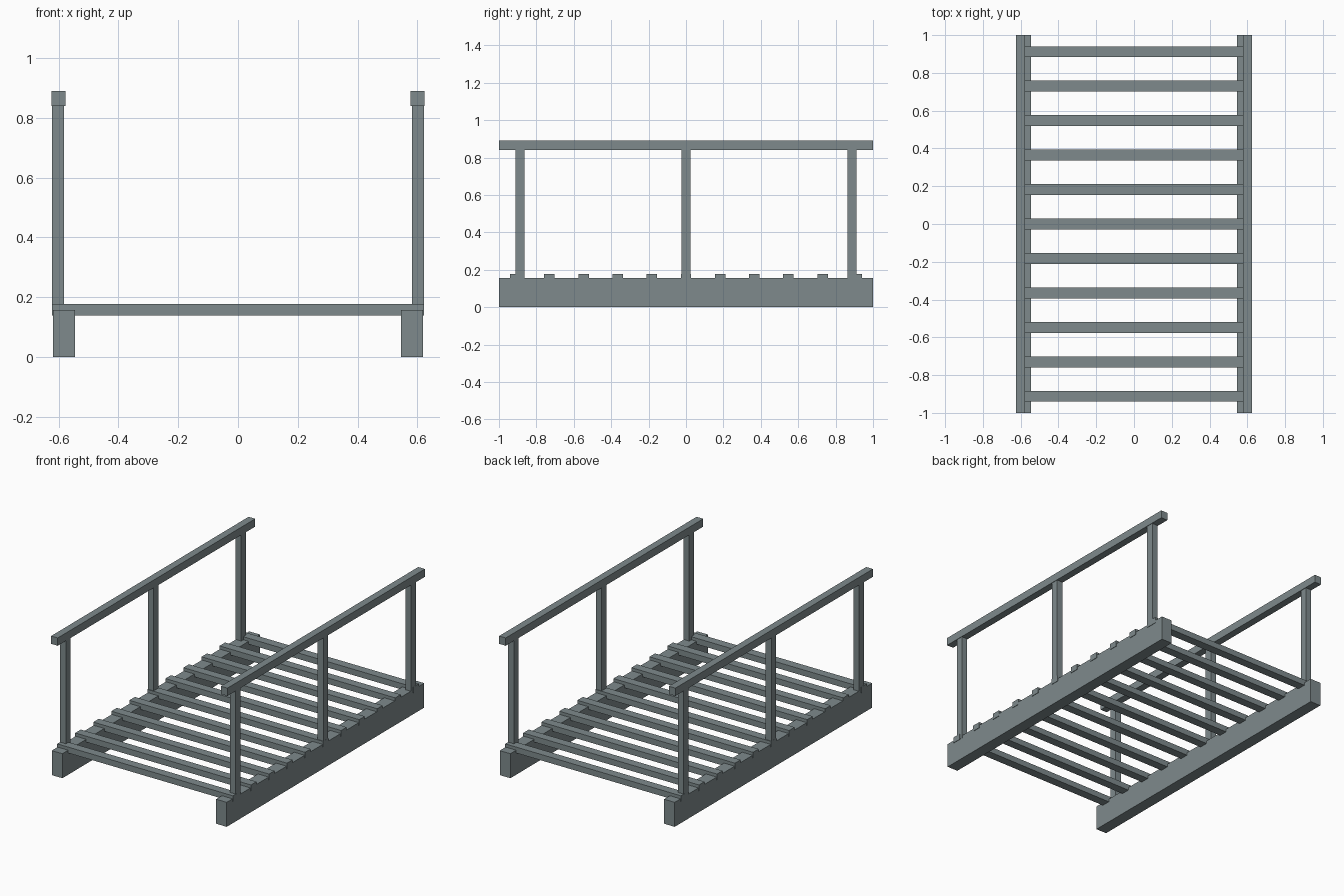
import bpy

if "Cube" in bpy.data.objects:
    bpy.data.objects.remove(bpy.data.objects["Cube"])

grey = bpy.data.materials.new("weathered_grey")
grey.diffuse_color = (0.21, 0.255, 0.265, 1)
grey.use_nodes = True
grey.node_tree.nodes["Principled BSDF"].inputs["Base Color"].default_value = grey.diffuse_color


def box(name, x, y, z):
    """Box spanning the (min, max) pairs x, y, z."""
    verts = [(a, b, c) for a in x for b in y for c in z]
    faces = [(0, 1, 3, 2), (4, 6, 7, 5), (0, 4, 5, 1),
             (2, 3, 7, 6), (0, 2, 6, 4), (1, 5, 7, 3)]
    mesh = bpy.data.meshes.new(name)
    mesh.from_pydata(verts, [], faces)
    mesh.materials.append(grey)
    ob = bpy.data.objects.new(name, mesh)
    bpy.context.collection.objects.link(ob)
    return ob


# Mirrored side parts: beam, posts and handrail
for side, s in (("left", -1), ("right", 1)):
    def span(a, b):
        return tuple(sorted((s * a, s * b)))

    box(f"{side}_beam", span(0.545, 0.62), (-1, 1), (0, 0.157))
    box(f"{side}_handrail", span(0.578, 0.625), (-1, 1), (0.84, 0.89))
    for i, y in enumerate((-0.888, 0, 0.888)):
        box(f"{side}_post_{i + 1}", span(0.582, 0.622),
            (y - 0.024, y + 0.024), (0.14, 0.845))

# Deck planks, let into the beams
for i in range(11):
    y = (i - 5) * 0.1826
    box(f"deck_plank_{i + 1}", (-0.623, 0.623), (y - 0.028, y + 0.028), (0.139, 0.177))
